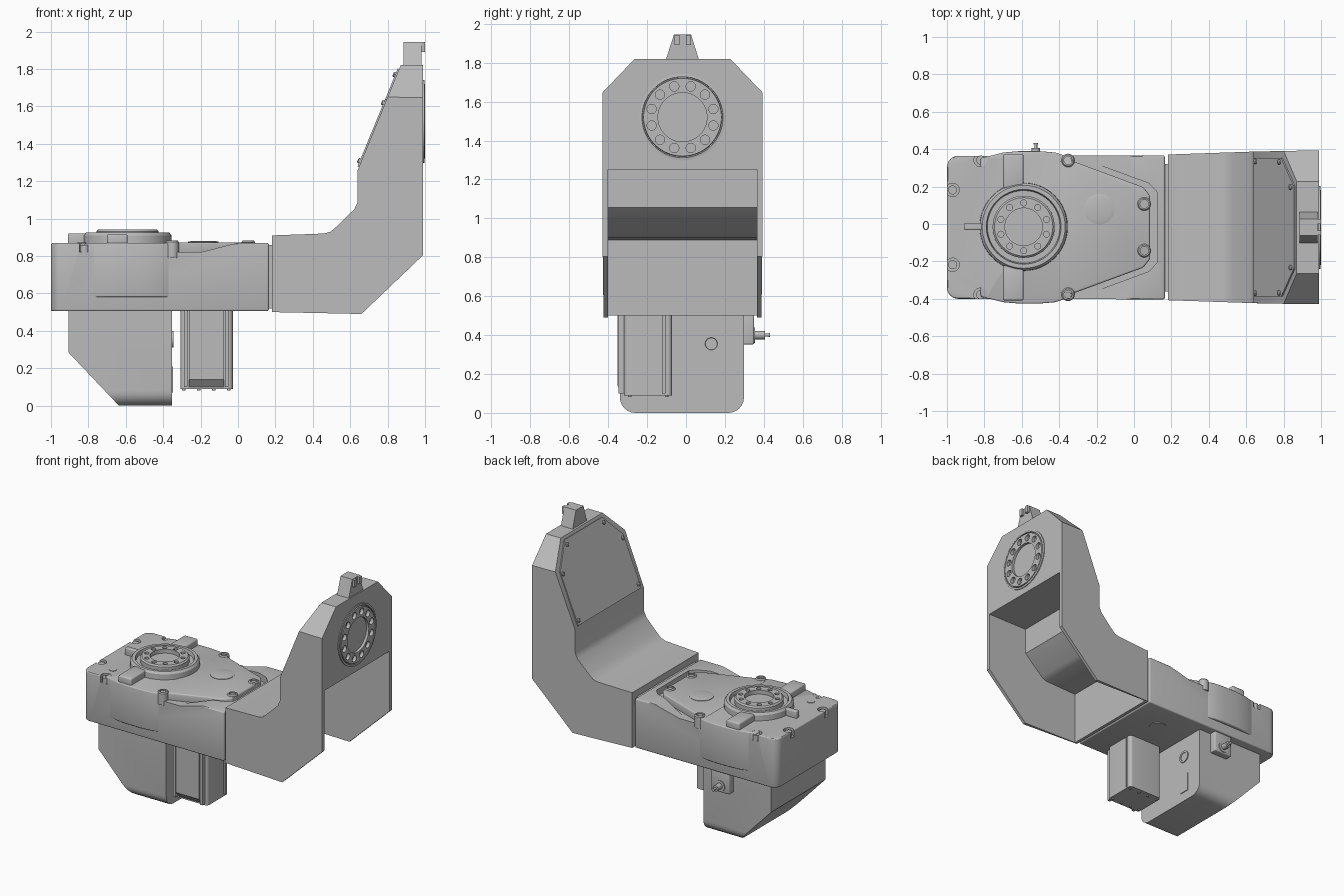
import bpy, bmesh, math
from mathutils import Matrix, Vector

cube = bpy.data.objects.get("Cube")
if cube:
    bpy.data.objects.remove(cube, do_unlink=True)

YC = -0.018  # centre plane of the housing and arm

grey = bpy.data.materials.new("machine grey")
grey.use_nodes = True
grey.diffuse_color = (0.5, 0.5, 0.5, 1)
grey.node_tree.nodes["Principled BSDF"].inputs["Base Color"].default_value = (0.5, 0.5, 0.5, 1)


def finish(name, bm, matrix=None):
    bmesh.ops.recalc_face_normals(bm, faces=bm.faces)
    if matrix:
        bm.transform(matrix)
    mesh = bpy.data.meshes.new(name)
    bm.to_mesh(mesh)
    bm.free()
    mesh.materials.append(grey)
    ob = bpy.data.objects.new(name, mesh)
    bpy.context.collection.objects.link(ob)
    return ob


def select(ob):
    bpy.ops.object.select_all(action='DESELECT')
    ob.select_set(True)
    bpy.context.view_layer.objects.active = ob


def prism(name, pts, axis, lo, hi, r=0, where=None):
    """Extrude a 2D outline along an axis, rounding the corners chosen by where."""
    put = {'x': lambda a, b: (lo, a, b), 'y': lambda a, b: (a, lo, b),
           'z': lambda a, b: (a, b, lo)}[axis]
    along = Vector([float(axis == c) for c in "xyz"])
    bm = bmesh.new()
    face = bm.faces.new([bm.verts.new(put(a, b)) for a, b in pts])
    new = bmesh.ops.extrude_face_region(bm, geom=[face])['geom']
    bmesh.ops.translate(bm, vec=along * (hi - lo),
                        verts=[v for v in new if isinstance(v, bmesh.types.BMVert)])
    if r:
        edges = [e for e in bm.edges
                 if abs((e.verts[0].co - e.verts[1].co).normalized().dot(along)) > 0.99
                 and (where is None or where(e.verts[0].co))]
        bmesh.ops.bevel(bm, geom=edges, offset=r, segments=6, profile=0.5, affect='EDGES')
    return finish(name, bm)


def box(name, x, y, z, **kw):
    return prism(name, [(x[0], y[0]), (x[1], y[0]), (x[1], y[1]), (x[0], y[1])], 'z', *z, **kw)


def lathe(name, profile, matrix, steps=48):
    """Revolve (radius, height) points about local z."""
    bm = bmesh.new()
    vs = [bm.verts.new((r, 0, z)) for r, z in profile]
    edges = [bm.edges.new(p) for p in zip(vs, vs[1:])]
    bmesh.ops.spin(bm, geom=vs + edges, cent=(0, 0, 0), axis=(0, 0, 1),
                   angle=math.tau, steps=steps)
    bmesh.ops.remove_doubles(bm, verts=bm.verts, dist=0.0002)
    return finish(name, bm, matrix)


def rods(name, spots, r, lo, hi, matrix=None):
    """Several upright cylinders in one object."""
    bm = bmesh.new()
    for x, y in spots:
        bmesh.ops.create_cone(bm, cap_ends=True, segments=20, radius1=r, radius2=r, depth=hi - lo,
                              matrix=Matrix.Translation((x, y, (lo + hi) / 2)))
    return finish(name, bm, matrix)


def cut(ob, *cutters):
    for c in cutters:
        mod = ob.modifiers.new("cut", 'BOOLEAN')
        mod.operation, mod.solver, mod.object = 'DIFFERENCE', 'EXACT', c
        select(ob)
        bpy.ops.object.modifier_apply(modifier=mod.name)
        bpy.data.objects.remove(c, do_unlink=True)


def soften(ob, width):
    mod = ob.modifiers.new("soft edges", 'BEVEL')
    mod.width, mod.segments, mod.limit_method = width, 3, 'ANGLE'
    select(ob)
    bpy.ops.object.modifier_apply(modifier=mod.name)


def mirrored(half):
    """Outline from (x, half width) points, mirrored across the centre plane."""
    return [(x, YC + w) for x, w in half] + [(x, YC - w) for x, w in reversed(half)]


def both(spots):
    return [(x, YC + s * w) for x, w in spots for s in (1, -1)]


def circle_spots(n, r):
    return [(r * math.cos(math.tau * (i + 0.5) / n), r * math.sin(math.tau * (i + 0.5) / n))
            for i in range(n)]


# Gear housing with side bulge, sloped shoulders and a recess around the lid
housing = prism("gear_housing", mirrored([(-1, 0.382), (0.165, 0.385)]), 'z', 0.505, 0.87,
                r=0.06, where=lambda c: c.x < 0)
soften(housing, 0.01)
corners = both([(-0.97, 0.2), (-0.82, 0.36)])
cut(housing,
    prism("shoulder_cutter", [(-0.34, 0.82), (-0.2, 0.82), (0, 0.871), (0, 0.95), (-0.34, 0.95)],
          'y', -0.6, 0.6),
    prism("recess_cutter", mirrored([(-0.33, 0.386), (0.08, 0.235), (0.122, 0.19)]), 'z', 0.82, 0.95),
    rods("corner_pocket_cutter", corners, 0.036, 0.82, 0.95))
rods("corner_bolts", corners, 0.024, 0.8, 0.86)

bulge = prism("housing_bulge", mirrored([(-0.82, 0.37), (-0.7, 0.4), (-0.62, 0.407),
                                         (-0.5, 0.407), (-0.42, 0.4), (-0.33, 0.37)]),
              'z', 0.58, 0.869)
soften(bulge, 0.008)

lid = prism("lid", mirrored([(-0.4, 0.355), (-0.33, 0.355), (0.05, 0.215), (0.085, 0.17)]),
            'z', 0.8, 0.873)
soften(lid, 0.01)
for i, (x, y) in enumerate(both([(-0.352, 0.358), (0.055, 0.125)])):
    lathe("lid_bolt_%d" % i, [(0, 0.79), (0.036, 0.79), (0.036, 0.874), (0.03, 0.882),
                              (0.022, 0.882), (0.022, 0.865), (0, 0.865)],
          Matrix.Translation((x, y, 0)), 20)
lathe("lid_cap", [(0.082, 0.86), (0.082, 0.876), (0.06, 0.881), (0, 0.881)],
      Matrix.Translation((-0.185, 0.08, 0)))

# Upper output flange with its collar and three tabs
upper = Matrix.Translation((-0.59, -0.015, 0))
lathe("flange_collar", [(0, 0.86), (0.236, 0.86), (0.234, 0.91), (0.222, 0.926), (0.2, 0.926),
                        (0.194, 0.9), (0, 0.9)], upper)
hub = lathe("upper_flange", [(0, 0.89), (0.166, 0.89), (0.166, 0.932), (0.156, 0.942),
                             (0.1, 0.942), (0.1, 0.912), (0, 0.912)], upper)
cut(hub, rods("hole_cutter", circle_spots(10, 0.128), 0.016, 0.92, 0.96, upper))
for name, y in (("back_tab", (0.19, 0.375)), ("front_tab", (-0.41, -0.22))):
    soften(box(name, (-0.7, -0.59), y, (0.85, 0.918)), 0.012)
soften(box("side_tab", (-0.91, -0.8), (-0.032, 0.004), (0.85, 0.92)), 0.006)

# Small marks beside the flange
lathe("housing_plug", [(0.026, 0.86), (0.026, 0.873), (0, 0.873)],
      Matrix.Translation((-0.835, -0.275, 0)), 24)

# Joint strip between housing and arm
box("joint_strip", (0.15, 0.2), (-0.36, 0.32), (0.52, 0.86))

# Hollow bent arm
arm = prism("arm", [(0.182, 0.5), (0.66, 0.49), (0.99, 0.805), (0.99, 1.82), (0.87, 1.82),
                    (0.64, 1.26), (0.64, 1.09), (0.622, 1.05), (0.53, 0.96), (0.495, 0.93),
                    (0.46, 0.92), (0.182, 0.91)], 'y', YC - 0.41, YC + 0.41)
for v in arm.data.vertices:  # slight taper towards the housing
    v.co.y = YC + (v.co.y - YC) * (0.95 + 0.05 * min(1, (v.co.x - 0.182) / 0.6))
cut(arm,
    prism("cavity_cutter", [(0.205, 0.3), (0.205, 0.89), (0.47, 0.9), (0.51, 0.92), (0.658, 1.055),
                            (0.658, 1.25), (1.2, 1.25), (1.2, 0.3)], 'y', YC - 0.383, YC + 0.383),
    *[prism("corner_cutter", [(YC + s * 0.236, 1.83), (YC + s * 0.415, 1.643),
                              (YC + s * 0.6, 1.643), (YC + s * 0.6, 1.83)], 'x', 0.5, 1.2)
      for s in (1, -1)],
    rods("socket_cutter", [(0, 0)], 0.206, 0.96, 1.1,
         Matrix.Translation((0, YC, 1.52)) @ Matrix.Rotation(math.pi / 2, 4, 'Y')))

# Arm flange on the +x face
side = Matrix.Translation((0, YC, 1.52)) @ Matrix.Rotation(math.pi / 2, 4, 'Y')
disc = lathe("arm_flange", [(0, 0.95), (0.222, 0.95), (0.222, 0.996), (0.208, 0.998), (0.206, 0.985),
                            (0.202, 0.985), (0.2, 0.999), (0.126, 0.999), (0.126, 0.98), (0, 0.98)],
             side, 64)
cut(disc, rods("hole_cutter", circle_spots(12, 0.164), 0.024, 0.975, 1.05, side))

# Cover plate and bolts on the sloped back of the arm
def on_slope(y, z):
    return Vector((0.64 + (z - 1.26) * 0.4107, y, z))

normal = Vector((-0.925, 0, 0.38))
bm = bmesh.new()
rim = [(0.37, 1.275), (0.37, 1.635), (0.22, 1.8)]
outline = [(YC + w, z) for w, z in rim] + [(YC - w, z) for w, z in reversed(rim)]
plate = bm.faces.new([bm.verts.new(on_slope(y, z) - normal * 0.01) for y, z in outline])
grown = bmesh.ops.extrude_face_region(bm, geom=[plate])['geom']
bmesh.ops.translate(bm, vec=normal * 0.018,
                    verts=[v for v in grown if isinstance(v, bmesh.types.BMVert)])
finish("arm_cover", bm)
tilt = normal.to_track_quat('Z', 'Y').to_matrix().to_4x4()
for w, z in ((0.352, 1.305), (0.35, 1.615), (0.215, 1.765)):
    for s in (1, -1):
        lathe("cover_bolt", [(0.014, 0), (0.014, 0.015), (0.009, 0.02), (0, 0.02)],
              Matrix.Translation(on_slope(YC + s * w, z)) @ tilt, 14)

# Lug on top of the arm
prism("top_lug", [(-0.105, 1.81), (0.068, 1.81), (0.026, 1.945), (-0.062, 1.945)], 'x', 0.886, 0.982)
for y in (-0.06, 0):
    box("lug_prong", (0.97, 1.0), (y, y + 0.026), (1.89, 1.943))

# Lower gearbox with rounded long edges and a sloped end
gearbox = prism("lower_gearbox", [(-0.34, 0), (0.298, 0), (0.298, 0.52), (-0.34, 0.52)], 'x',
                -0.907, -0.352, r=0.08, where=lambda c: c.z < 0.1)
cut(gearbox, prism("end_cutter", [(-0.907, 0.285), (-0.637, 0), (-0.64, -0.2), (-1.2, -0.2),
                                  (-1.2, 0.285)], 'y', -1, 1))
lathe("gearbox_plug", [(0.045, -0.36), (0.045, -0.345), (0.032, -0.345), (0.03, -0.349), (0, -0.349)],
      Matrix.Translation((0, 0.13, 0.355)) @ Matrix.Rotation(math.pi / 2, 4, 'Y'), 28)
box("gearbox_label", (-0.36, -0.347), (0.09, 0.17), (0.07, 0.21))

# Motor with ribbed faces, sloped front panel and foot screws
motor = box("motor", (-0.308, -0.028), (-0.318, -0.072), (0.09, 0.52), r=0.022)
cut(motor, box("groove_cutter", (-0.04, 0.1), (-0.122, -0.108), (0.1, 0.6)))
prism("motor_front_panel", [(-0.3, 0.1), (-0.318, 0.1), (-0.352, 0.14), (-0.352, 0.52), (-0.3, 0.52)],
      'x', -0.262, -0.074)
for x in (-0.29, -0.07):
    box("motor_rib", (x, x + 0.02), (-0.348, -0.3), (0.1, 0.52))
rods("motor_screws", [(x, y) for x in (-0.29, -0.21, -0.13, -0.05) for y in (-0.29, -0.1)],
     0.009, 0.082, 0.1)

# Cable fitting at the back
soften(box("fitting_block", (-0.6, -0.45), (0.28, 0.35), (0.352, 0.51)), 0.008)
lathe("fitting", [(0, 0.3), (0.04, 0.3), (0.04, 0.355), (0.022, 0.355), (0.022, 0.405),
                  (0.008, 0.405), (0.008, 0.425), (0.011, 0.425), (0.011, 0.433), (0, 0.433)],
      Matrix.Translation((-0.525, 0, 0.4)) @ Matrix.Rotation(-math.pi / 2, 4, 'X'), 24)

# Shallow cap under the housing
lathe("bottom_cap", [(0.06, 0.51), (0.06, 0.5), (0, 0.5)], Matrix.Translation((-0.1, 0.14, 0)), 28)

for ob in list(bpy.context.scene.objects):
    if ob.type == 'MESH':
        select(ob)
        bpy.ops.object.shade_smooth_by_angle(angle=math.radians(30))
